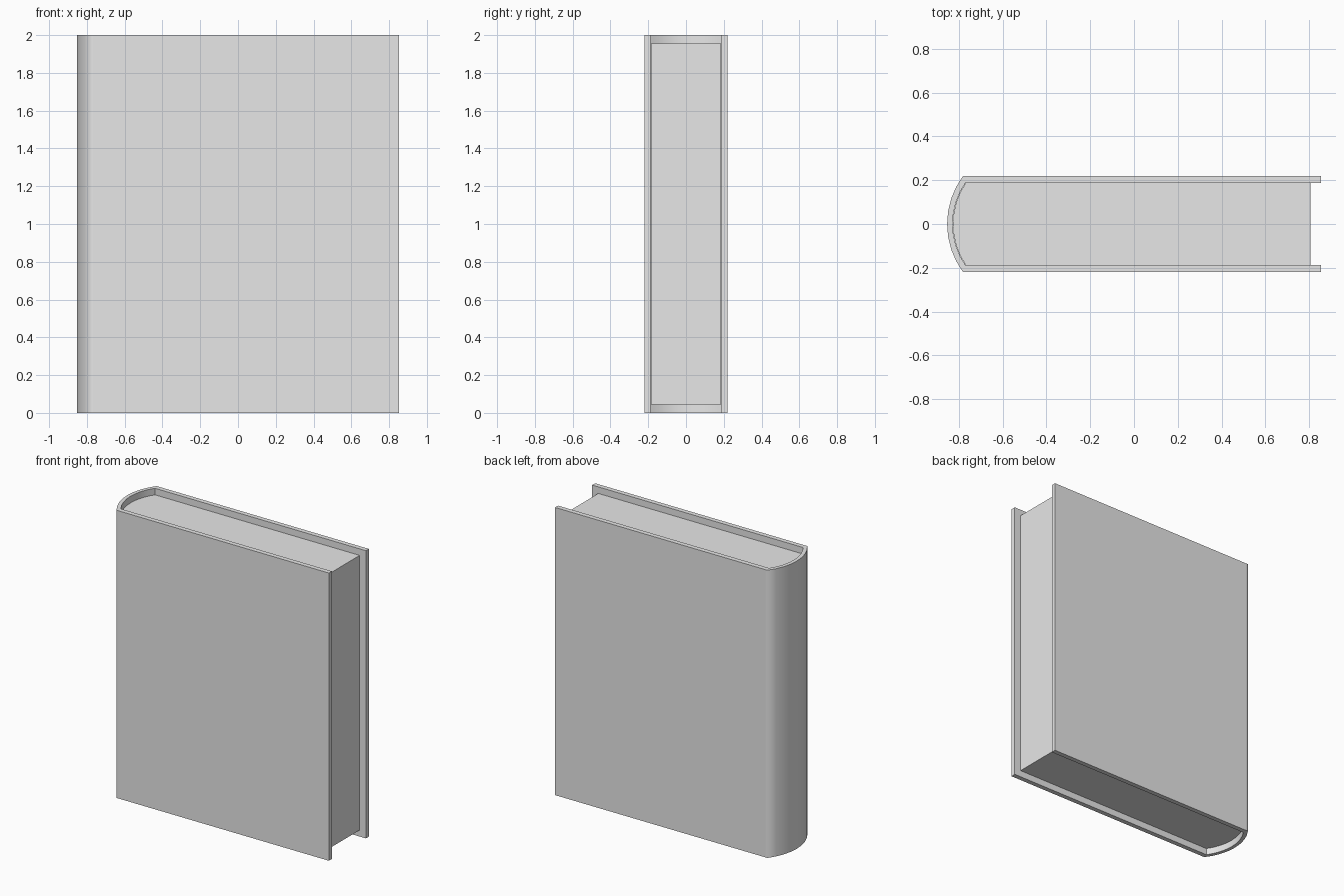
import bpy, bmesh
from math import asin, sin, cos, radians

cube = bpy.data.objects.get("Cube")
if cube:
    bpy.data.objects.remove(cube, do_unlink=True)

grey = bpy.data.materials.new("plain grey")
grey.use_nodes = True
grey.diffuse_color = (0.8, 0.8, 0.8, 1)
grey.node_tree.nodes["Principled BSDF"].inputs["Base Color"].default_value = (0.8, 0.8, 0.8, 1)

HEIGHT = 2.0


def spine_arc(x_edge, x_tip, half, steps=8):
    """Shallow arc from +y to -y, bulging towards -x."""
    rise = x_edge - x_tip
    radius = (half * half + rise * rise) / (2 * rise)
    sweep = asin(half / radius)
    centre = x_tip + radius
    angles = [sweep * (1 - 2 * i / steps) for i in range(steps + 1)]
    return [(centre - radius * cos(a), radius * sin(a)) for a in angles]


def shell_half(x_edge, x_tip, half, x_end):
    """Open U outline: back board, rounded spine, front board."""
    support = x_edge + 0.015
    return ([(x_end, half), (support, half)]
            + spine_arc(x_edge, x_tip, half)
            + [(support, -half), (x_end, -half)])


def extrude(name, quads, z0, z1):
    """Raise a strip of flat outline faces into a solid."""
    bm = bmesh.new()
    for face in quads:
        bm.faces.new([bm.verts.new((x, y, z0)) for x, y in face])
    bmesh.ops.remove_doubles(bm, verts=bm.verts, dist=0.0001)
    result = bmesh.ops.extrude_face_region(bm, geom=bm.faces[:], use_keep_orig=True)
    top = [v for v in result["geom"] if isinstance(v, bmesh.types.BMVert)]
    bmesh.ops.translate(bm, verts=top, vec=(0, 0, z1 - z0))
    bmesh.ops.recalc_face_normals(bm, faces=bm.faces)
    mesh = bpy.data.meshes.new(name)
    bm.to_mesh(mesh)
    bm.free()
    mesh.materials.append(grey)
    obj = bpy.data.objects.new(name, mesh)
    bpy.context.collection.objects.link(obj)
    bpy.ops.object.select_all(action="DESELECT")
    obj.select_set(True)
    bpy.context.view_layer.objects.active = obj
    bpy.ops.object.shade_smooth_by_angle(angle=radians(58))
    return obj


# Cover: two boards joined by a rounded spine
outer = shell_half(-0.78, -0.853, 0.22, 0.853)
inner = shell_half(-0.77, -0.828, 0.187, 0.853)
strip = [(outer[i], outer[i + 1], inner[i + 1], inner[i])
         for i in range(len(outer) - 1)]
extrude("cover", strip, 0, HEIGHT)

# Page block: rounded at the spine, set in from the cover edges
pages = [(0.805, 0.186)] + spine_arc(-0.769, -0.826, 0.186) + [(0.805, -0.186)]
extrude("page_block", [pages], 0.045, HEIGHT - 0.045)
